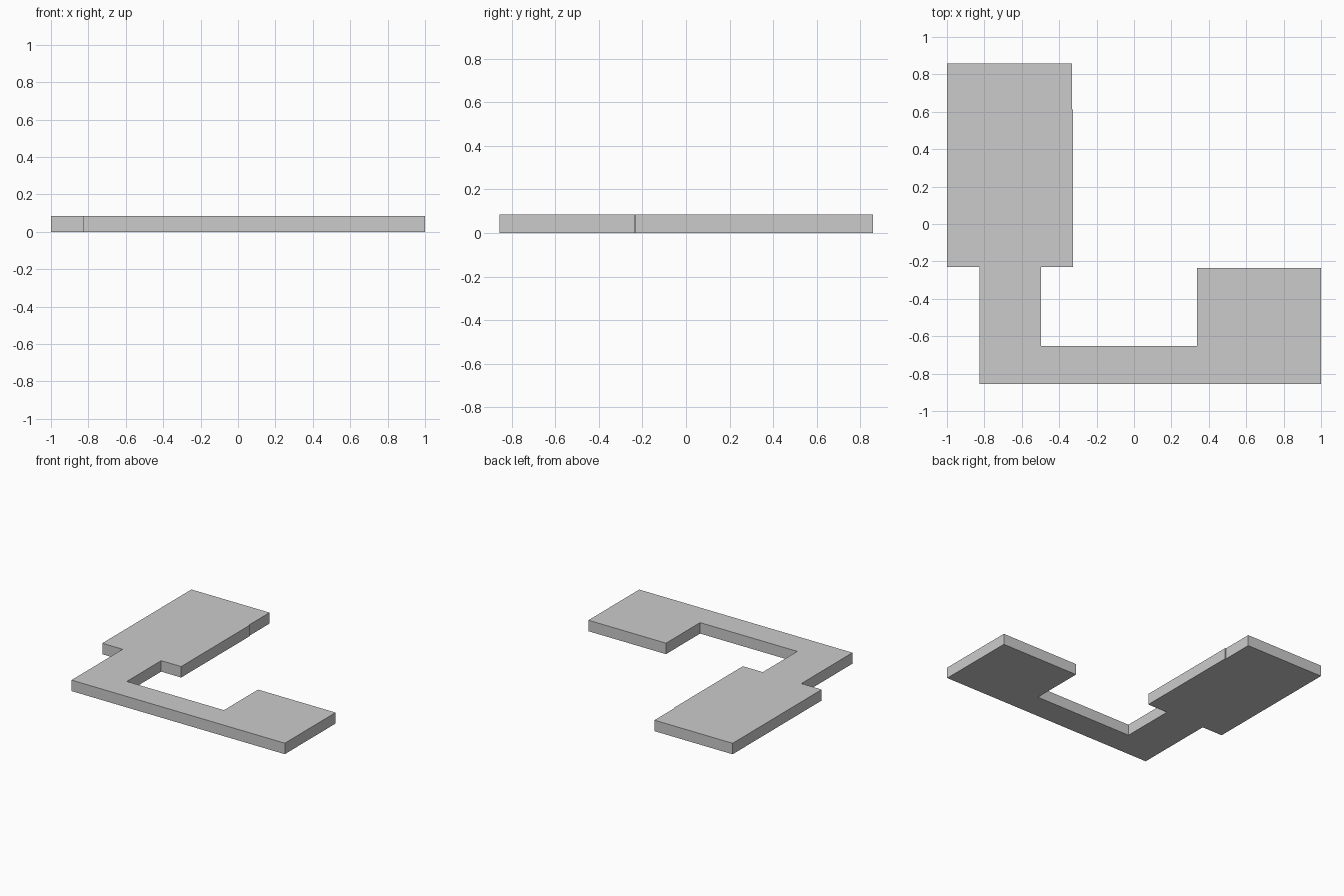
import bpy, bmesh

if "Cube" in bpy.data.objects:
    bpy.data.objects.remove(bpy.data.objects["Cube"])

HEIGHT = 0.085


def slab(name, outline, height):
    """Extrude a flat outline (counter-clockwise) upward from z = 0."""
    bm = bmesh.new()
    base = bm.faces.new([bm.verts.new((x, y, 0)) for x, y in outline])
    top = bmesh.ops.extrude_face_region(bm, geom=[base], use_keep_orig=True)["geom"]
    verts = [v for v in top if isinstance(v, bmesh.types.BMVert)]
    bmesh.ops.translate(bm, verts=verts, vec=(0, 0, height))
    bmesh.ops.recalc_face_normals(bm, faces=bm.faces)
    # Triangulate so the concave caps fill cleanly
    bmesh.ops.triangulate(bm, faces=[f for f in bm.faces if len(f.verts) > 4])
    mesh = bpy.data.meshes.new(name)
    bm.to_mesh(mesh)
    bm.free()
    obj = bpy.data.objects.new(name, mesh)
    bpy.context.collection.objects.link(obj)
    return obj


# Floor plan: right block, thin connecting strip, neck, tall left block
floor_plan = [
    (-0.826, -0.856), (1.0, -0.856), (1.0, -0.235), (0.336, -0.235),
    (0.336, -0.652), (-0.496, -0.652), (-0.496, -0.231),
    (-0.325, -0.231), (-0.325, 0.613), (-0.331, 0.613),  # small jog in the side
    (-0.331, 0.858), (-1.0, 0.858), (-1.0, -0.231), (-0.826, -0.231),
]
slab("floor_slab", floor_plan, HEIGHT)
